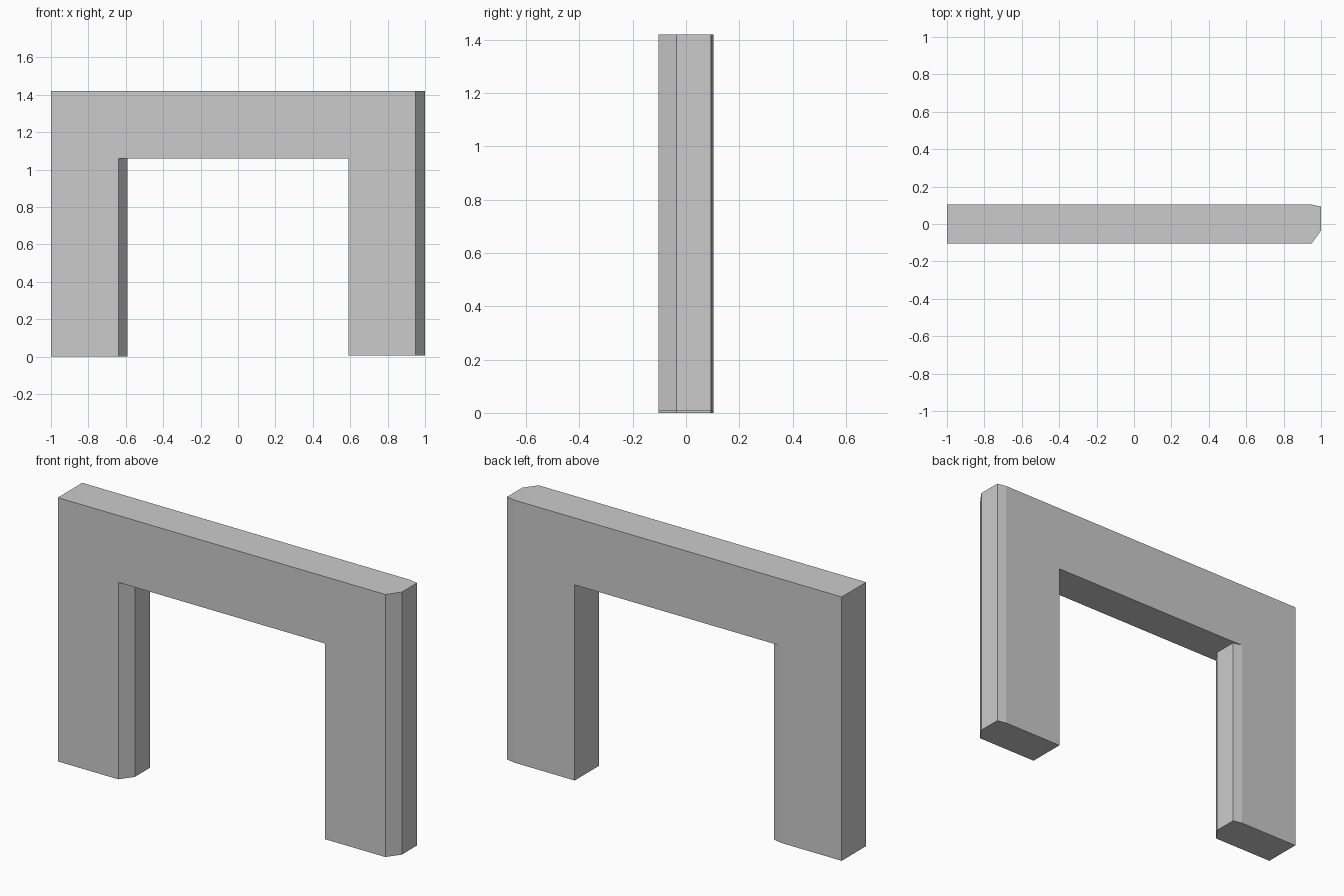
import bpy
import bmesh

if "Cube" in bpy.data.objects:
    bpy.data.objects.remove(bpy.data.objects["Cube"])

X, Y, H = 1.0, 0.104, 1.42       # half width, half depth, height
LEG, CH = 0.41, 0.05             # leg width, chamfer run along x


def prism(name, outline, z0, z1):
    """Extrude a plan outline from z0 to z1."""
    bm = bmesh.new()
    face = bm.faces.new([bm.verts.new((x, y, z0)) for x, y in outline])
    top = bmesh.ops.extrude_face_region(bm, geom=[face])["geom"]
    bmesh.ops.translate(bm, vec=(0, 0, z1 - z0),
                        verts=[v for v in top if isinstance(v, bmesh.types.BMVert)])
    bmesh.ops.recalc_face_normals(bm, faces=bm.faces)
    mesh = bpy.data.meshes.new(name)
    bm.to_mesh(mesh)
    bm.free()
    ob = bpy.data.objects.new(name, mesh)
    bpy.context.collection.objects.link(ob)
    return ob


def chamfered_end(x):
    """Plan points of a right-hand end with uneven chamfers, front to back."""
    return [(x - CH, -Y), (x, -0.035), (x, 0.093), (x - CH, Y)]


def cut(target, cutter):
    cutter.hide_render = True
    mod = target.modifiers.new(cutter.name, 'BOOLEAN')
    mod.operation, mod.solver, mod.object = 'DIFFERENCE', 'EXACT', cutter
    bpy.context.view_layer.objects.active = target
    bpy.ops.object.modifier_apply(modifier=mod.name)
    bpy.data.objects.remove(cutter)


# Whole slab with its chamfered right end
arch = prism("gateway_arch", [(-X, -Y)] + chamfered_end(X) + [(-X, Y)], 0, H)

# Doorway, shaped so the left leg's inner side gets the same chamfers
inner = -X + LEG
doorway = ([(inner - CH, -0.3)] + chamfered_end(inner) +
           [(inner - CH, 0.3), (X - LEG, 0.3), (X - LEG, -0.3)])
cut(arch, prism("doorway_cutter", doorway, -0.5, 1.06))

# Right foot is a touch shorter than the left
cut(arch, prism("foot_cutter", [(0.3, -0.3), (1.3, -0.3), (1.3, 0.3), (0.3, 0.3)],
                -0.5, 0.007))
